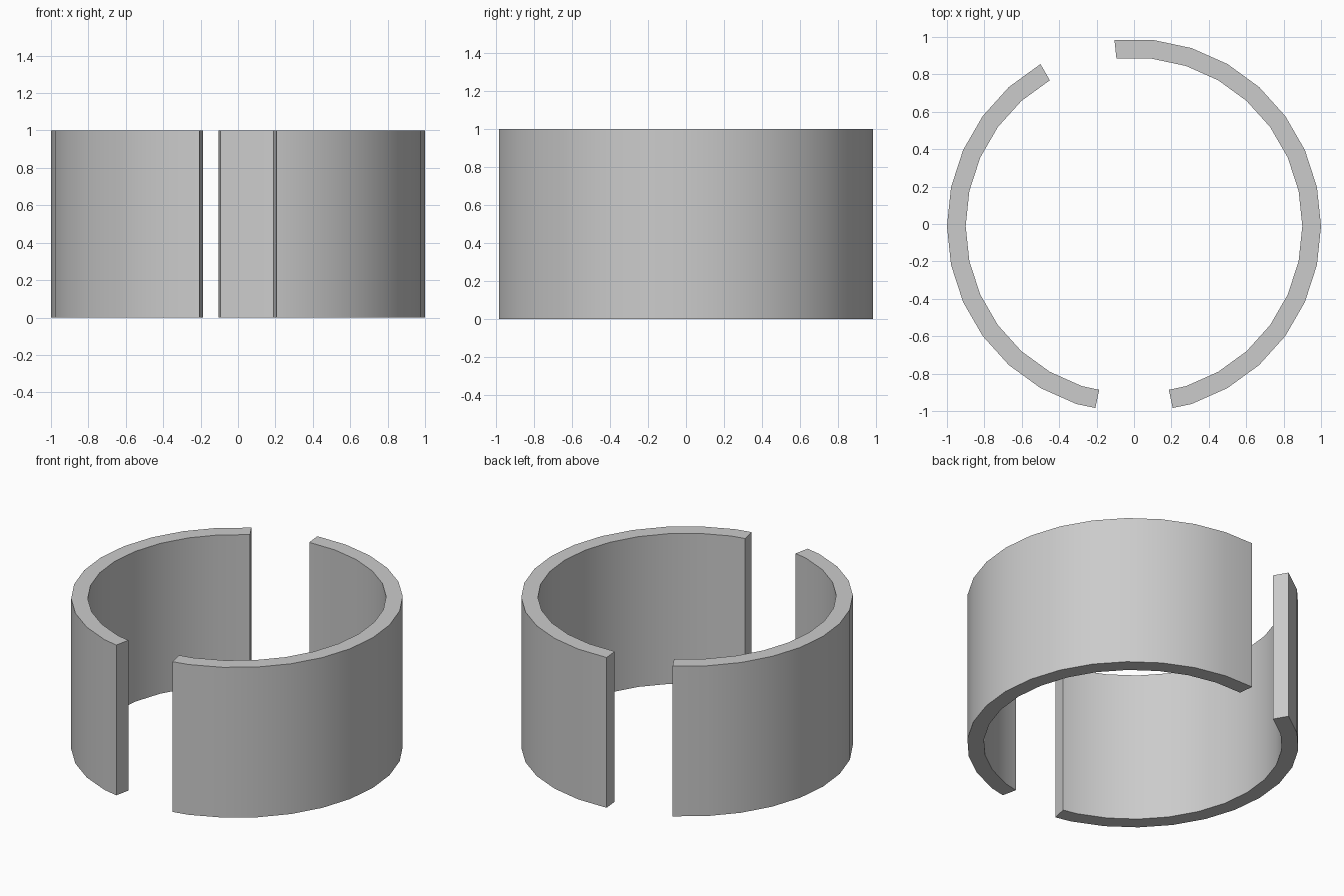
import bpy, bmesh
from math import sin, cos, radians, floor

if "Cube" in bpy.data.objects:
    bpy.data.objects.remove(bpy.data.objects["Cube"])

STEP = 12          # 30-sided ring
R_OUT, R_IN, H = 1.0, 0.9, 1.0
Y_SHIFT = -0.011   # centres the cut ring in y


def ring_point(r, deg):
    """Point on the 30-gon; angles between corners fall on the flat side."""
    k = floor(deg / STEP)
    t = deg / STEP - k
    a, b = radians(k * STEP), radians((k + 1) * STEP)
    return (r * (cos(a) * (1 - t) + cos(b) * t),
            r * (sin(a) * (1 - t) + sin(b) * t) + Y_SHIFT)


def arc_wall(name, angles):
    bm = bmesh.new()
    rows = []
    for d in angles:
        (xo, yo), (xi, yi) = ring_point(R_OUT, d), ring_point(R_IN, d)
        rows.append([bm.verts.new(p) for p in
                     ((xo, yo, 0), (xo, yo, H), (xi, yi, H), (xi, yi, 0))])
    for a, b in zip(rows, rows[1:]):
        for i in range(4):
            j = (i + 1) % 4
            bm.faces.new((a[i], b[i], b[j], a[j]))
    bm.faces.new(rows[0])
    bm.faces.new(rows[-1][::-1])
    bmesh.ops.recalc_face_normals(bm, faces=bm.faces)
    mesh = bpy.data.meshes.new(name)
    bm.to_mesh(mesh)
    bm.free()
    ob = bpy.data.objects.new(name, mesh)
    bpy.context.collection.objects.link(ob)
    bpy.ops.object.select_all(action='DESELECT')
    ob.select_set(True)
    bpy.context.view_layer.objects.active = ob
    bpy.ops.object.shade_smooth_by_angle(angle=radians(30))
    return ob


# Right wall: front gap round to the back gap
arc_wall("right_curved_wall", [-78] + list(range(-72, 97, STEP)))
# Left wall: back gap round to the front gap
arc_wall("left_curved_wall", list(range(120, 253, STEP)) + [258])
